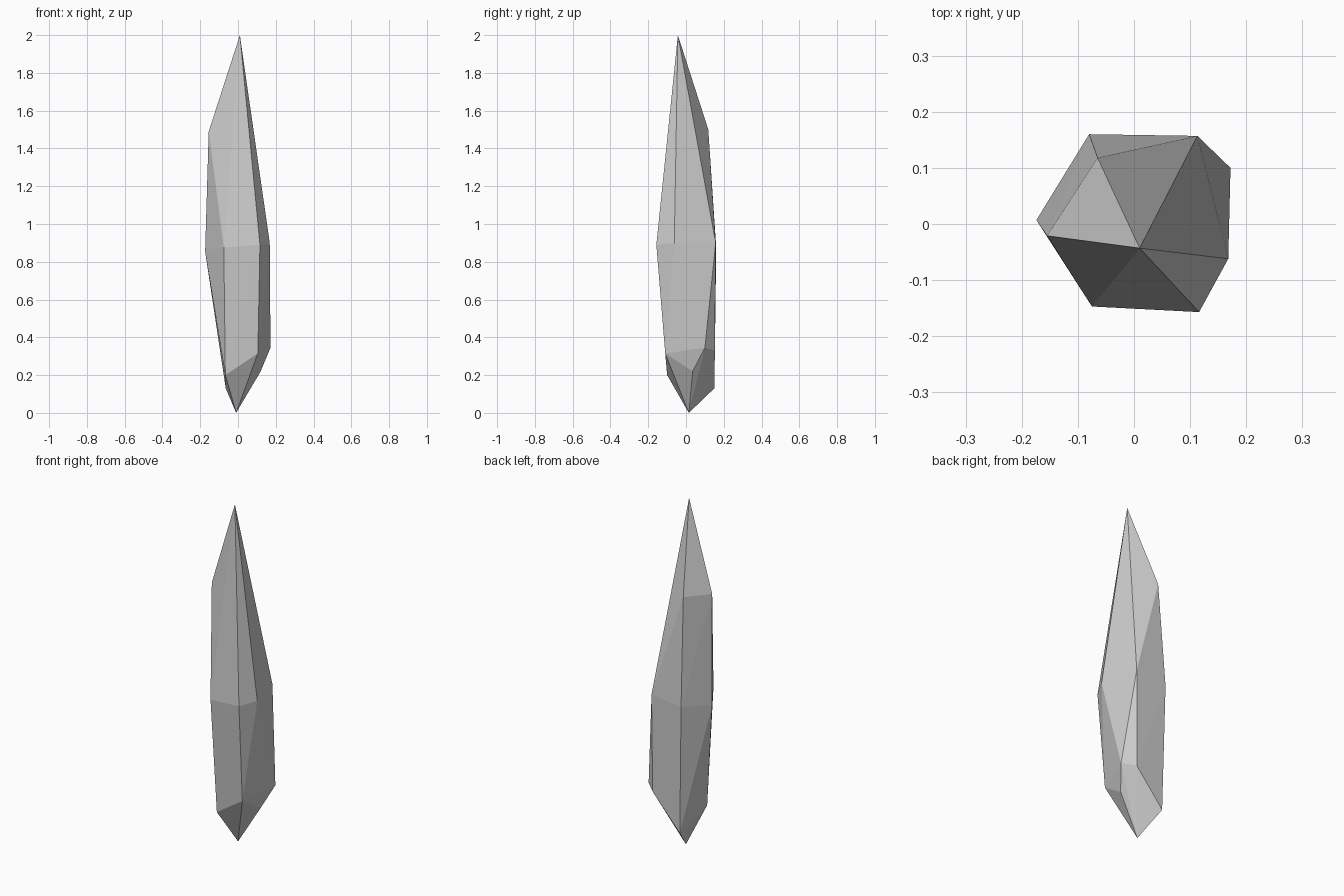
import bpy, bmesh

# Corner rings of the faceted crystal, bottom to top
base_tip = [(-0.01, 0.015, 0.0)]
lower_ring = [(-0.065, 0.15, 0.13), (0.109, 0.153, 0.33), (0.172, 0.10, 0.345),
              (0.12, 0.035, 0.22), (0.105, -0.11, 0.315), (-0.067, -0.10, 0.20)]
middle_ring = [(-0.08, 0.16, 0.875), (0.113, 0.157, 0.90), (0.168, -0.062, 0.90),
               (0.116, -0.157, 0.89), (-0.075, -0.147, 0.875), (-0.174, 0.007, 0.855)]
shoulder = [(-0.065, 0.118, 1.50), (-0.155, -0.021, 1.49)]
top_tip = [(0.01, -0.043, 2.0)]

# Crystal body: flat-faced convex shell around the rings
bm = bmesh.new()
for ring in (base_tip, lower_ring, middle_ring, shoulder, top_tip):
    for co in ring:
        bm.verts.new(co)
bmesh.ops.convex_hull(bm, input=bm.verts[:])
bmesh.ops.recalc_face_normals(bm, faces=bm.faces[:])

mesh = bpy.data.meshes.new("crystal")
bm.to_mesh(mesh)
bm.free()
crystal = bpy.data.objects.new("crystal", mesh)
bpy.context.collection.objects.link(crystal)
